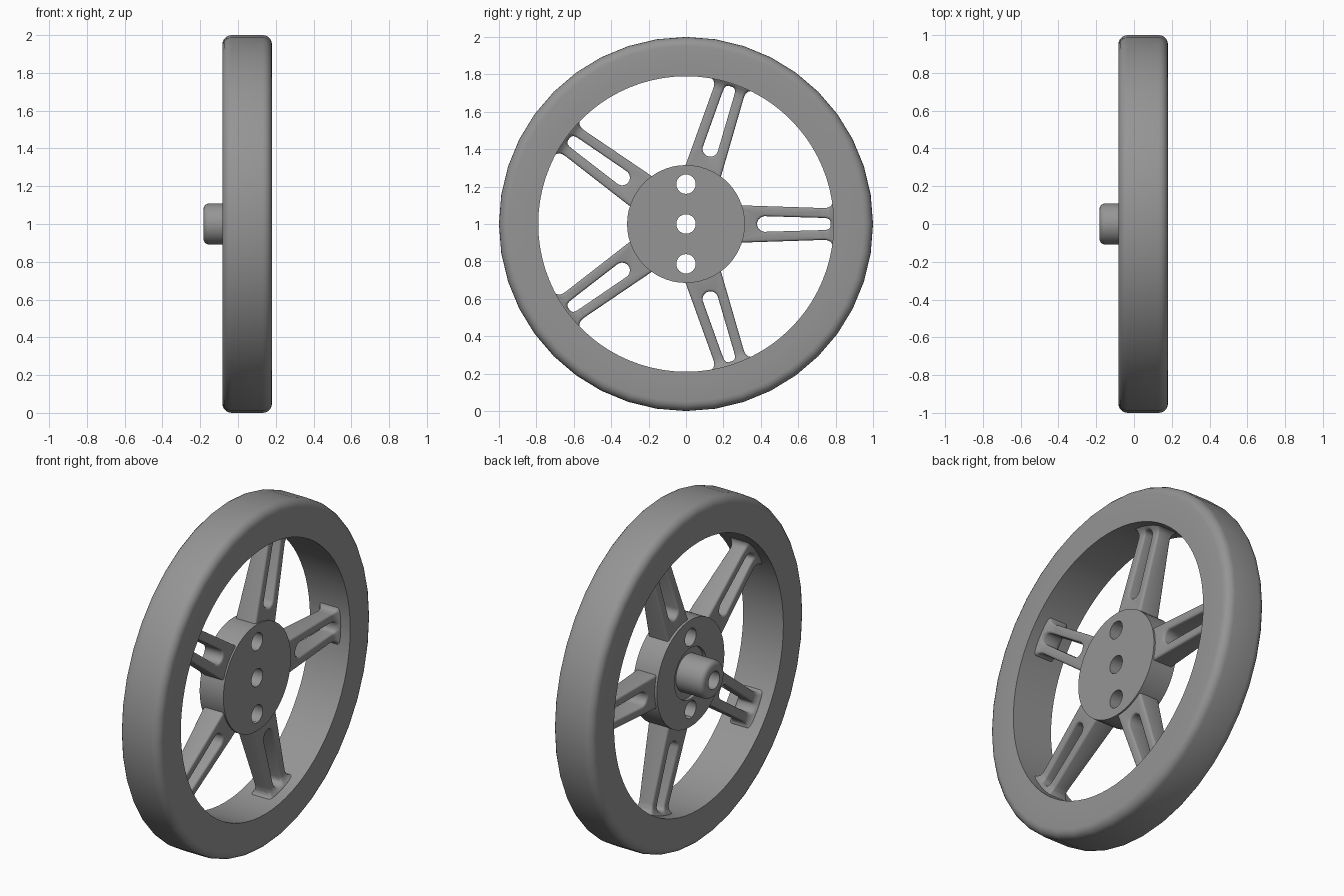
import bpy, bmesh, math
from mathutils import Matrix

if "Cube" in bpy.data.objects:
    bpy.data.objects.remove(bpy.data.objects["Cube"])

CZ = 1.0      # axle height
MID = 0.05    # middle plane of the rim along x

grey = bpy.data.materials.new("dark_grey")
grey.diffuse_color = (0.3, 0.3, 0.3, 1)
grey.use_nodes = True
grey.node_tree.nodes["Principled BSDF"].inputs["Base Color"].default_value = grey.diffuse_color


def add(name, data):
    ob = bpy.data.objects.new(name, data)
    bpy.context.collection.objects.link(ob)
    return ob


def finish(ob, deg=35):
    ob.data.materials.clear()
    ob.data.materials.append(grey)
    bpy.ops.object.select_all(action='DESELECT')
    ob.select_set(True)
    bpy.context.view_layer.objects.active = ob
    bpy.ops.object.shade_smooth_by_angle(angle=math.radians(deg))


def lathe(name, profile, seg):
    """Revolve a closed (x, radius) profile around the x-directed axle."""
    bm = bmesh.new()
    rings = []
    for i in range(seg):
        a = 2 * math.pi * i / seg
        rings.append([bm.verts.new((x, r * math.cos(a), CZ + r * math.sin(a)))
                      for x, r in profile])
    n = len(profile)
    for i in range(seg):
        p, q = rings[i], rings[(i + 1) % seg]
        for j in range(n):
            k = (j + 1) % n
            bm.faces.new((p[j], p[k], q[k], q[j]))
    bmesh.ops.recalc_face_normals(bm, faces=bm.faces)
    me = bpy.data.meshes.new(name)
    bm.to_mesh(me)
    bm.free()
    return add(name, me)


def arc(cx, cr, rad, a0, a1, n=5):
    return [(cx + rad * math.cos(math.radians(a0 + (a1 - a0) * i / n)),
             cr + rad * math.sin(math.radians(a0 + (a1 - a0) * i / n)))
            for i in range(n + 1)]


# Tyre with rounded shoulders, and the rim band inside it
tyre = lathe("tyre", [(-0.083, 0.84)] + arc(-0.033, 0.95, 0.05, 180, 90)
             + arc(0.13, 0.95, 0.05, 90, 0) + [(0.18, 0.84)], 40)
rim = lathe("rim", [(-0.083, 0.79), (-0.083, 0.84), (0.18, 0.84), (0.18, 0.79)], 80)

# Hub with rounded axle boss, shallow recess around the boss, axle bore
hub = lathe("hub", [(0.125, 0.052), (0.125, 0.315), (-0.03, 0.315),
                    (-0.03, 0.15), (-0.01, 0.15), (-0.01, 0.109)]
            + arc(-0.153, 0.079, 0.03, 90, 180, 4) + [(-0.183, 0.052)], 56)

# Two bolt holes through the hub
for side in (-1, 1):
    bpy.ops.mesh.primitive_cylinder_add(
        vertices=24, radius=0.052, depth=0.6,
        location=(0.05, 0, CZ + side * 0.213), rotation=(0, math.pi / 2, 0))
    cutter = bpy.context.object
    mod = hub.modifiers.new("bolt_hole", 'BOOLEAN')
    mod.object, mod.operation, mod.solver = cutter, 'DIFFERENCE', 'EXACT'
    bpy.context.view_layer.objects.active = hub
    bpy.ops.object.modifier_apply(modifier=mod.name)
    bpy.data.objects.remove(cutter)

for ob in (tyre, rim, hub):
    finish(ob)

# Slotted spoke drawn flat: half outline (radius, half width), mirrored
half = [(0.28, 0.1), (0.74, 0.085), (0.76, 0.088), (0.775, 0.097),
        (0.785, 0.113), (0.81, 0.116)]
outline = half + [(u, -v) for u, v in reversed(half)]
slot_half = ([(0.422 + 0.042 * math.cos(math.radians(a)),
               0.042 * math.sin(math.radians(a))) for a in (168, 144, 120, 96)]
             + [(0.72, 0.033), (0.75, 0.031), (0.765, 0.026), (0.773, 0.014)])
slot = slot_half + [(u, -v) for u, v in reversed(slot_half)]

cu = bpy.data.curves.new("spoke_profile", 'CURVE')
cu.dimensions, cu.fill_mode = '2D', 'BOTH'
cu.extrude, cu.bevel_depth, cu.offset, cu.bevel_resolution = 0.488, 0.012, -0.012, 2
for pts in (outline, slot):
    sp = cu.splines.new('POLY')
    sp.points.add(len(pts) - 1)
    for p, (u, v) in zip(sp.points, pts):
        p.co = (u, v, 0, 1)
    sp.use_cyclic_u = True
tmp = add("spoke_profile", cu)
deps = bpy.context.evaluated_depsgraph_get()
base = bpy.data.meshes.new_from_object(tmp.evaluated_get(deps))
bpy.data.objects.remove(tmp)


def thickness(u):
    """Half thickness: tapers outwards, flares where it meets the rim."""
    t = min(max((u - 0.3) / 0.42, 0), 1)
    f = min(max((u - 0.74) / 0.05, 0), 1)
    return 0.066 - 0.02 * t + 0.024 * f * f


# Slice across the spoke so that the taper and flare bend cleanly
bm = bmesh.new()
bm.from_mesh(base)
bmesh.ops.remove_doubles(bm, verts=bm.verts, dist=1e-5)
bmesh.ops.recalc_face_normals(bm, faces=bm.faces)
for u in (0.302, 0.721, 0.741, 0.756, 0.768, 0.778, 0.788):
    bmesh.ops.bisect_plane(bm, geom=bm.verts[:] + bm.edges[:] + bm.faces[:],
                           dist=1e-4, plane_co=(u, 0, 0), plane_no=(1, 0, 0))
for v in bm.verts:
    z = v.co.z
    if abs(z) > 0.4:      # keep the rounded edge its true size
        v.co.z = math.copysign(abs(z) - 0.5 + thickness(v.co.x), z)
    else:
        v.co.z = z * thickness(v.co.x) / 0.5
bmesh.ops.triangulate(bm, faces=bm.faces[:])
bm.to_mesh(base)
bm.free()

# Five spokes around the axle
for i in range(5):
    a = 2 * math.pi * i / 5
    c, s = math.cos(a), math.sin(a)
    me = base.copy()
    me.transform(Matrix(((0, 0, 1, MID), (c, -s, 0, 0), (s, c, 0, CZ), (0, 0, 0, 1))))
    finish(add(f"spoke_{i + 1}", me), 50)
